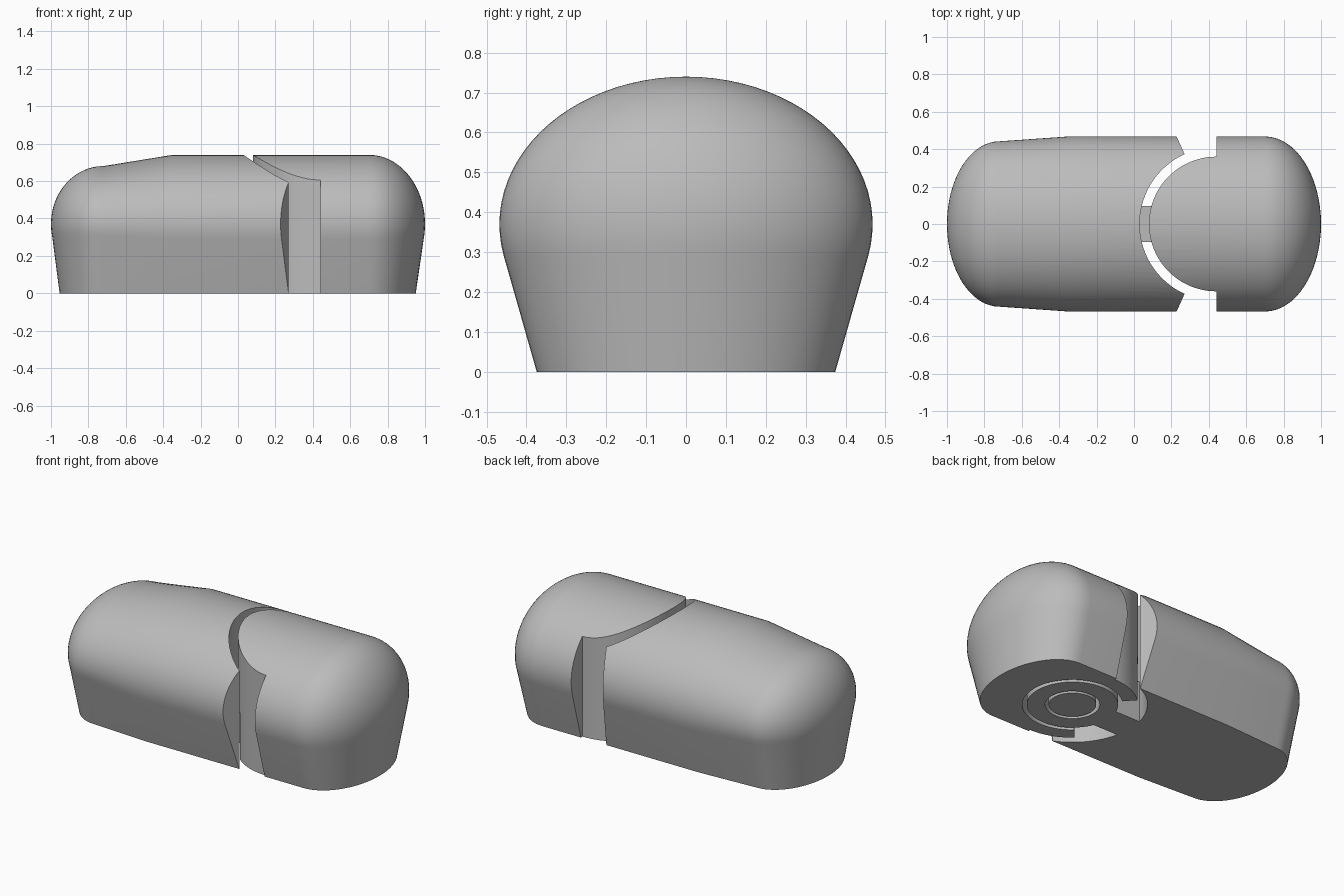
import bpy
import bmesh
from math import sin, cos, pi, radians

if "Cube" in bpy.data.objects:
    bpy.data.objects.remove(bpy.data.objects["Cube"])

grey = bpy.data.materials.new("matte grey")
grey.use_nodes = True
grey.diffuse_color = (0.5, 0.5, 0.5, 1)
grey.node_tree.nodes["Principled BSDF"].inputs["Base Color"].default_value = (0.5, 0.5, 0.5, 1)

HINGE = 0.44     # x position of the hinge axis
MID = 0.37       # height of the widest line
SWING = 24.4     # hinge travel each way, degrees
ARM = 0.095      # half width of the hinge arm


def finish(bm, name):
    bmesh.ops.remove_doubles(bm, verts=bm.verts, dist=0.0002)
    bmesh.ops.recalc_face_normals(bm, faces=bm.faces)
    mesh = bpy.data.meshes.new(name)
    bm.to_mesh(mesh)
    bm.free()
    mesh.materials.append(grey)
    obj = bpy.data.objects.new(name, mesh)
    bpy.context.collection.objects.link(obj)
    return obj


def shell(name):
    """Rounded capsule with tapered lower walls and a flat base."""
    n, rows = 32, 24
    cols = []
    for i in range(n + 1):
        a = -pi / 2 + pi * i / n
        cols.append((0.7, a, 0.3, 0.468, 0.37))
    cols.append((-0.35, pi / 2, 0.3, 0.468, 0.37))
    for i in range(n + 1):
        a = pi / 2 + pi * i / n
        cols.append((-0.72, a, 0.28, 0.442, 0.31))
    cols.append((-0.35, -pi / 2, 0.3, 0.468, 0.37))

    bm = bmesh.new()
    grid = []
    for cx, a, rx, ry, rz in cols:
        foot = 0.8 + 0.035 * cos(a) ** 2
        prof = [(foot, 0)]
        for j in range(rows + 1):
            t = radians(-12.7 + 102.7 * j / rows)
            prof.append((cos(t), MID + rz * sin(t)))
        grid.append([bm.verts.new((cx + rx * cos(a) * s, ry * sin(a) * s, z)) for s, z in prof])
    for i, col in enumerate(grid):
        nxt = grid[(i + 1) % len(grid)]
        for j in range(rows + 1):
            bm.faces.new((col[j], nxt[j], nxt[j + 1], col[j + 1]))
    bm.faces.new([col[0] for col in grid])
    return finish(bm, name)


def arc(r, start, end, steps=48):
    angles = [radians(start + (end - start) * i / steps) for i in range(steps + 1)]
    return [(HINGE + r * cos(a), r * sin(a)) for a in angles]


def prism(name, outline, z0, z1):
    bm = bmesh.new()
    face = bm.faces.new([bm.verts.new((x, y, z0)) for x, y in outline])
    top = bmesh.ops.extrude_face_region(bm, geom=[face])["geom"]
    bmesh.ops.translate(bm, vec=(0, 0, z1 - z0), verts=[v for v in top if isinstance(v, bmesh.types.BMVert)])
    return finish(bm, name)


def disc(name, r, z0, z1):
    return prism(name, arc(r, 0, 354, 59), z0, z1)


def boolean(obj, tool, operation="DIFFERENCE"):
    tool.hide_render = True
    mod = obj.modifiers.new("cut", "BOOLEAN")
    mod.operation, mod.solver, mod.object = operation, "EXACT", tool
    bpy.context.view_layer.objects.active = obj
    bpy.ops.object.modifier_apply(modifier=mod.name)
    bpy.data.objects.remove(tool)


# Long body: concave socket with radial stop faces
long_body = shell("long_body")
side = 90 + SWING
socket = arc(0.41, side, 360 - side) + arc(0.8, 360 - side, 360 - side, 1)[:1]
socket += [(2, -1), (2, 1)] + arc(0.8, side, side, 1)[:1]
boolean(long_body, prism("socket_cutter", socket, -0.5, 1.5))

# Short body: round knuckle, ring pocket underneath and slot for the arm
short_body = shell("short_body")
knuckle = arc(0.36, 90, 270) + [(HINGE, -1), (-2, -1), (-2, 1), (HINGE, 1)]
boolean(short_body, prism("knuckle_cutter", knuckle, -0.5, 1.5))
pocket = disc("pocket_cutter", 0.275, -0.2, 0.28)
slot = prism("slot_cutter", arc(0.5, 132, 228) + [(HINGE, 0)], -0.2, 0.28)
boolean(pocket, slot, "UNION")
boolean(short_body, pocket)
boolean(short_body, disc("hinge_pin", 0.13, 0, 0.4), "UNION")

# Hinge ring and its arm, reaching from the long body around the pin
ring = disc("hinge_ring", 0.25, 0, 0.25)
arm = [(0.0, -ARM), (HINGE, -ARM), (HINGE, ARM), (0.0, ARM)]
boolean(ring, prism("hinge_arm", arm, 0, 0.25), "UNION")
boolean(ring, disc("bore_cutter", 0.15, -0.2, 0.5))
boolean(long_body, ring, "UNION")

for obj in (long_body, short_body):
    bpy.ops.object.select_all(action="DESELECT")
    obj.select_set(True)
    bpy.context.view_layer.objects.active = obj
    bpy.ops.object.shade_smooth_by_angle(angle=radians(30))
